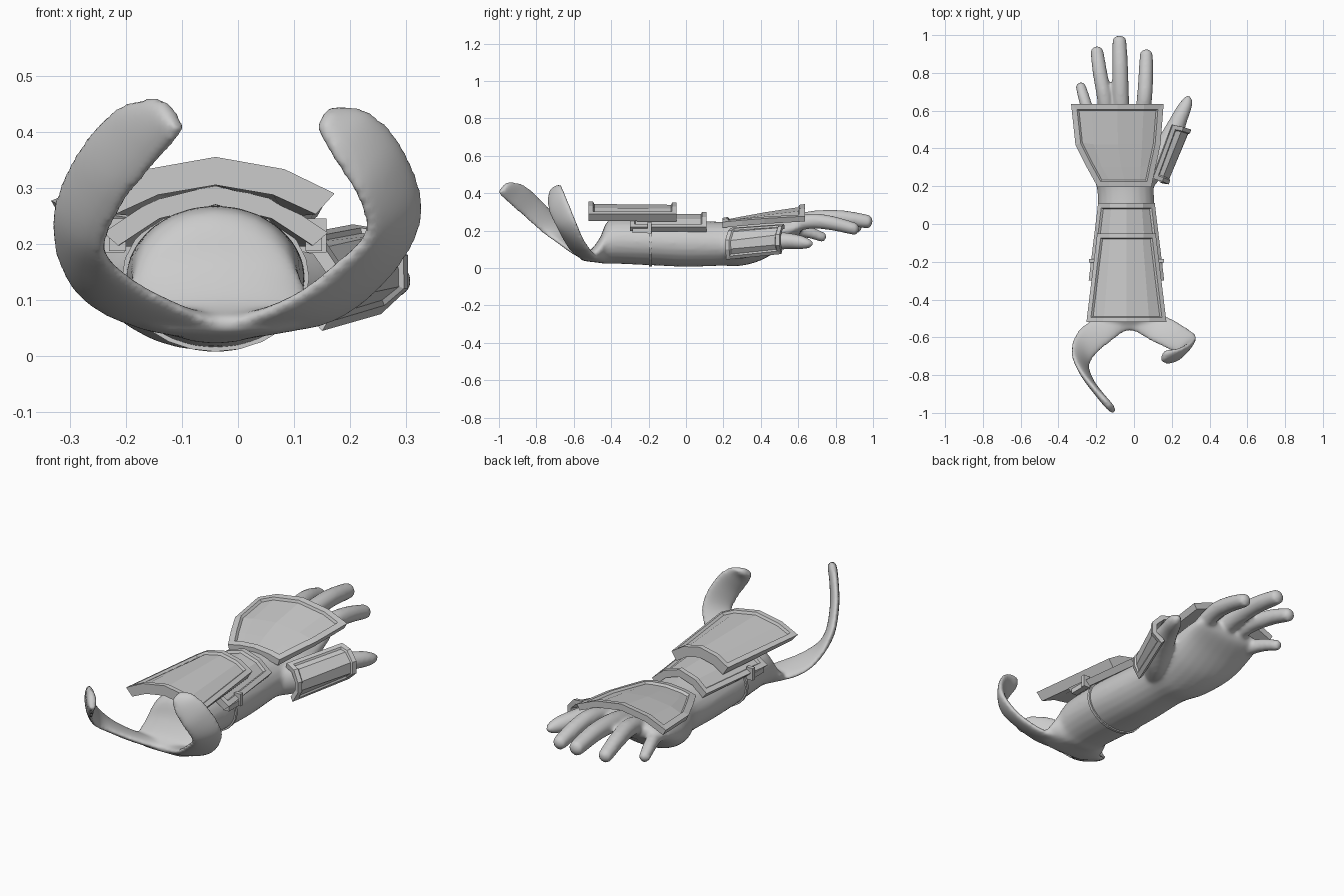
import bpy, bmesh, math
from mathutils import Vector as V

if "Cube" in bpy.data.objects:
    bpy.data.objects.remove(bpy.data.objects["Cube"])


def finish(bm, name, angle=None):
    bmesh.ops.recalc_face_normals(bm, faces=bm.faces[:])
    me = bpy.data.meshes.new(name)
    bm.to_mesh(me)
    bm.free()
    ob = bpy.data.objects.new(name, me)
    bpy.context.collection.objects.link(ob)
    if angle is not None:
        for p in me.polygons:
            p.use_smooth = True
    return ob


def catmull(rows, steps):
    """Smoothly interpolate rows of vectors."""
    out = []
    for i in range(len(rows) - 1):
        a, b, c, d = (rows[max(0, min(len(rows) - 1, i + k))] for k in (-1, 0, 1, 2))
        for s in range(steps):
            t = s / steps
            out.append([(2 * q + (r - p) * t + (2 * p - 5 * q + 4 * r - w) * t * t
                         + (3 * q - p - 3 * r + w) * t ** 3) * 0.5
                        for p, q, r, w in zip(a, b, c, d)])
    out.append(rows[-1])
    return out


def loft(bm, rings, steps=6, n=24):
    """Skin elliptical rings given as [centre, half axis, half axis]."""
    loops = []
    for c, a, b in catmull(rings, steps):
        loops.append([bm.verts.new(c + a * math.cos(k * math.tau / n) + b * math.sin(k * math.tau / n))
                      for k in range(n)])
    for p, q in zip(loops, loops[1:]):
        for k in range(n):
            bm.faces.new((p[k], p[(k + 1) % n], q[(k + 1) % n], q[k]))
    bm.faces.new(loops[0])
    bm.faces.new(loops[-1])


def along_y(bm, pts, steps=6):
    """Limb from (x, y, z, half width, half height) stations."""
    loft(bm, [[V(p[:3]), V((p[3], 0, 0)), V((0, 0, p[4]))] for p in pts], steps)


def finger(bm, pts, r):
    rows = [(*p, r * k, r * k) for p, k in zip(pts, (1.05, 1.05, 1.0, .88))]
    x, y, z = pts[-1]
    rows += [(x, y + r * .5, z, r * .66, r * .66), (x, y + r * .8, z, r * .25, r * .25)]
    along_y(bm, rows)


# Smooth body: forearm, palm, fingers and elbow cradle fused together
bm = bmesh.new()
along_y(bm, [(-.03, -.56, .055, .13, .015), (-.03, -.51, .065, .17, .032),
             (-.035, -.46, .095, .165, .068), (-.04, -.425, .132, .15, .11),
             (-.04, -.37, .145, .152, .122), (-.04, -.19, .14, .16, .125),
             (-.04, .0, .132, .155, .125), (-.045, .18, .13, .15, .118),
             (-.065, .3, .135, .175, .122), (-.08, .42, .16, .2, .11),
             (-.09, .53, .2, .2, .075), (-.09, .6, .217, .185, .045), (-.09, .62, .22, .15, .02)])
finger(bm, [(-.22, .5, .2), (-.245, .6, .2), (-.265, .67, .188), (-.28, .725, .168)], .032)
finger(bm, [(-.14, .5, .215), (-.155, .66, .255), (-.18, .8, .25), (-.195, .91, .222)], .039)
finger(bm, [(-.06, .5, .22), (-.07, .66, .26), (-.073, .82, .268), (-.077, .965, .25)], .042)
finger(bm, [(.035, .5, .215), (.055, .66, .25), (.062, .78, .24), (.065, .895, .212)], .039)
along_y(bm, [(.02, .18, .12, .07, .07), (.1, .3, .125, .085, .075), (.175, .42, .14, .07, .06),
             (.225, .53, .145, .052, .045), (.262, .61, .138, .042, .038),
             (.28, .655, .132, .028, .026), (.285, .68, .13, .01, .01)])

# Curled cradle straps: (centre, half-width vector)
path = [((-.112, -.985, .425), (-.006, .008, .012)), ((-.125, -.97, .428), (-.02, .026, .033)),
        ((-.185, -.9, .39), (-.035, .04, .05)), ((-.25, -.81, .31), (-.043, .046, .042)),
        ((-.284, -.715, .215), (-.046, .05, .026)), ((-.25, -.63, .135), (-.046, .065, -.01)),
        ((-.16, -.56, .08), (-.03, .07, -.02)), ((-.025, -.505, .058), (0, .06, 0)),
        ((.12, -.55, .08), (.03, .07, -.02)), ((.22, -.6, .15), (.046, .06, -.012)),
        ((.277, -.64, .235), (.05, .05, .018)), ((.255, -.68, .325), (.042, .045, .04)),
        ((.205, -.7, .39), (.03, .036, .045)), ((.16, -.7, .42), (.012, .03, .022)),
        ((.148, -.7, .424), (.005, .012, .01))]
rings = []
for i, (c, w) in enumerate(path):
    t = V(path[min(i + 1, len(path) - 1)][0]) - V(path[max(i - 1, 0)][0])
    th = .008 if i in (0, len(path) - 1) else .02
    rings.append([V(c), V(w), t.cross(V(w)).normalized() * th])
loft(bm, rings)
body = finish(bm, "glove_and_cradle", 1)
rm = body.modifiers.new("fuse", 'REMESH')
rm.mode = 'VOXEL'
rm.voxel_size = .009
rm.use_smooth_shade = True
sm = body.modifiers.new("soften", 'SMOOTH')
sm.factor = .5
sm.iterations = 8


def plate(name, rows, axes, th, border, depth):
    """Closed armour plate with a recessed panel; inner side is offset toward the axes."""
    bm = bmesh.new()
    top = [[bm.verts.new(p) for p in r] for r in rows]
    low = [[bm.verts.new(V(p) + (V(a) - V(p)).normalized() * th) for p in r] for r, a in zip(rows, axes)]
    m, n = len(rows), len(rows[0])
    outer = []
    for i in range(m - 1):
        for j in range(n - 1):
            for g in (top, low):
                f = bm.faces.new((g[i][j], g[i][j + 1], g[i + 1][j + 1], g[i + 1][j]))
                if g is top:
                    outer.append(f)
        for j in (0, n - 1):
            bm.faces.new((top[i][j], top[i + 1][j], low[i + 1][j], low[i][j]))
    for j in range(n - 1):
        for i in (0, m - 1):
            bm.faces.new((top[i][j], top[i][j + 1], low[i][j + 1], low[i][j]))
    bmesh.ops.recalc_face_normals(bm, faces=bm.faces[:])
    bmesh.ops.inset_region(bm, faces=outer, thickness=border, use_even_offset=True)
    bmesh.ops.inset_region(bm, faces=outer, thickness=.006, depth=-depth, use_even_offset=True)
    return finish(bm, name)


def arched(name, stations, th, axis_drop, border=.024, depth=.012):
    """Stations: (y, centre x, half width, crown z, edge drop)."""
    us = (-1, -.58, 0, .58, 1)
    rows = [[(cx + u * h, y, z - d * u * u) for u in us] for y, cx, h, z, d in stations]
    plate(name, rows, [(s[1], s[0], s[3] - axis_drop) for s in stations], th, border, depth)


arched("upper_forearm_plate", [(-.52, -.04, .212, .355, .065), (-.05, -.04, .155, .35, .06)], .05, .3)
arched("lower_forearm_plate", [(-.3, -.04, .2, .305, .085), (.11, -.04, .15, .3, .08)], .035, .26)
arched("hand_plate", [(.195, -.05, .142, .268, .022), (.3, -.068, .182, .288, .032),
                      (.42, -.085, .225, .31, .045), (.635, -.088, .245, .342, .065)], .032, .5, .03)

# Thumb guard wraps the outside of the thumb
near = [(.1, .24, .215), (.15, .225, .2), (.183, .21, .15), (.183, .21, .1), (.15, .215, .045)]
far = [(.205, .525, .235), (.262, .513, .225), (.303, .5, .18), (.303, .5, .12), (.255, .51, .075)]
plate("thumb_guard", [near, far], [(.08, .25, .12), (.19, .53, .15)], .025, .022, .008)

# Thin strap around the forearm with a clip on each side
bm = bmesh.new()
along_y(bm, [(-.04, -.197, .14, .167, .132), (-.04, -.183, .14, .167, .132)], 1)
finish(bm, "forearm_strap")
for side, label in ((-1, "left"), (1, "right")):
    bm = bmesh.new()
    for x, y, z, sx, sy, sz in ((.175, -.235, .2, .03, .1, .025), (.18, -.195, .215, .035, .02, .06)):
        bmesh.ops.create_cube(bm, size=1)
        for v in bm.verts[-8:]:
            v.co = V((-.04 + side * (x + v.co.x * sx), y + v.co.y * sy, z + v.co.z * sz))
    finish(bm, label + "_clip")
